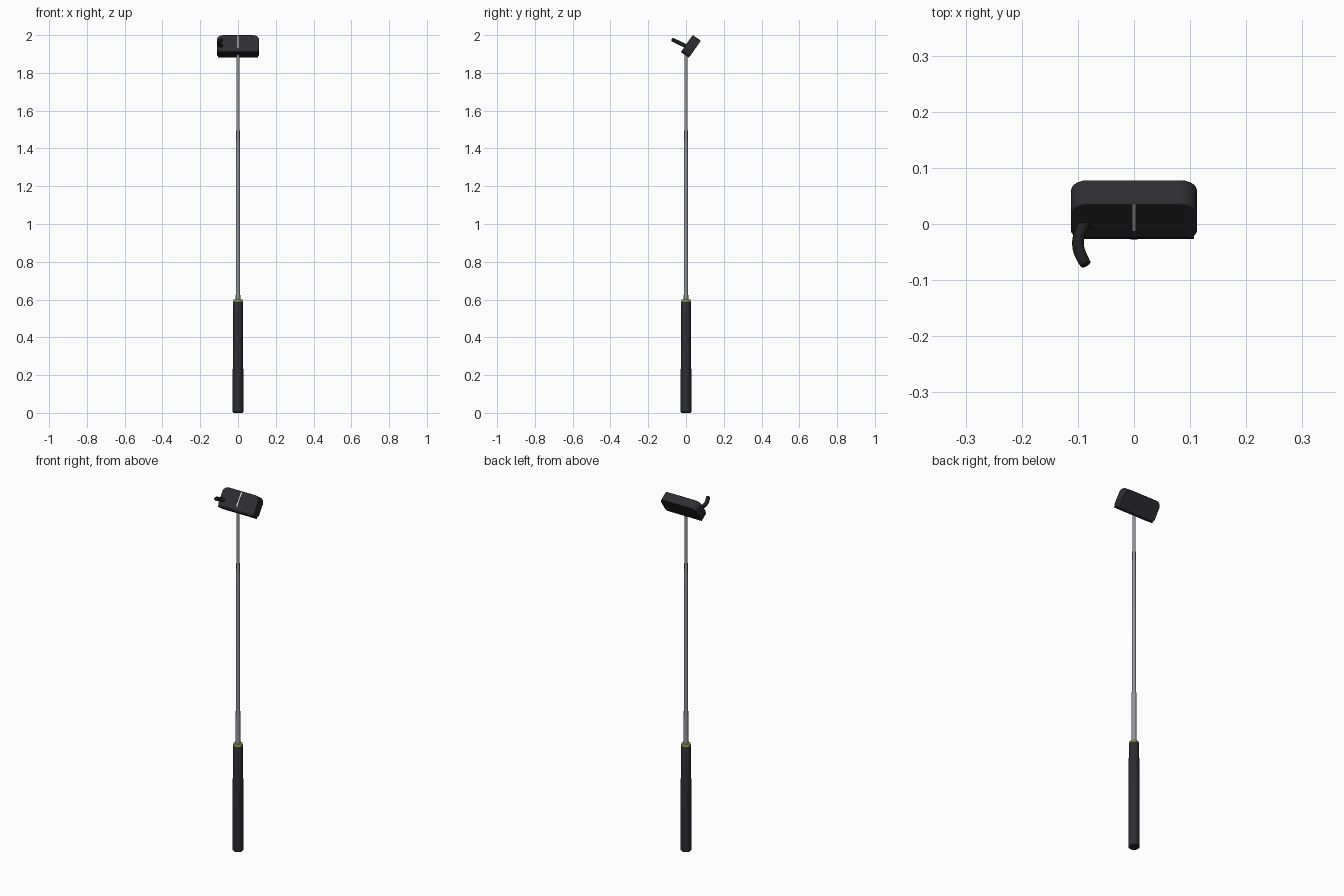
import bpy, bmesh, math
from mathutils import Matrix, Vector

if "Cube" in bpy.data.objects:
    bpy.data.objects.remove(bpy.data.objects["Cube"])


def material(name, rgb):
    m = bpy.data.materials.new(name)
    m.diffuse_color = (*rgb, 1)
    m.use_nodes = True
    m.node_tree.nodes["Principled BSDF"].inputs["Base Color"].default_value = m.diffuse_color
    return m


GRIP = material("dark rubber", (0.025, 0.025, 0.032))
HEAD = material("charcoal metal", (0.027, 0.027, 0.032))
FACE = material("black face", (0.014, 0.014, 0.016))
STEEL = material("shaft steel", (0.30, 0.31, 0.34))
RING = material("lime ring", (0.30, 0.42, 0.06))
WHITE = material("white line", (0.85, 0.85, 0.85))


def finish(bm, name, mat, matrix=None, bevel=0):
    bmesh.ops.recalc_face_normals(bm, faces=bm.faces)
    if matrix:
        bm.transform(matrix)
    me = bpy.data.meshes.new(name)
    bm.to_mesh(me)
    bm.free()
    ob = bpy.data.objects.new(name, me)
    bpy.context.collection.objects.link(ob)
    me.materials.append(mat)
    if bevel:
        b = ob.modifiers.new("bevel", 'BEVEL')
        b.width, b.segments, b.limit_method = bevel, 2, 'ANGLE'
        b.angle_limit = math.radians(50)
    bpy.ops.object.select_all(action='DESELECT')
    bpy.context.view_layer.objects.active = ob
    ob.select_set(True)
    bpy.ops.object.shade_smooth_by_angle(angle=math.radians(35))
    return ob


def sweep(name, mat, path, radii, sides=32):
    """Round tube through the path points, with capped ends."""
    bm = bmesh.new()
    rings = []
    for i, p in enumerate(path):
        d = Vector(path[min(i + 1, len(path) - 1)]) - Vector(path[max(i - 1, 0)])
        q = Vector((0, 0, 1)).rotation_difference(d.normalized())
        rings.append([bm.verts.new(Vector(p) + q @ Vector(
            (radii[i] * math.cos(math.tau * k / sides), radii[i] * math.sin(math.tau * k / sides), 0)))
            for k in range(sides)])
    for a, b in zip(rings, rings[1:]):
        for k in range(sides):
            bm.faces.new((a[k], a[k - 1], b[k - 1], b[k]))
    bm.faces.new(rings[0])
    bm.faces.new(rings[-1])
    return finish(bm, name, mat)


def box(name, mat, lo, hi, matrix):
    bm = bmesh.new()
    bmesh.ops.create_cube(bm, size=1)
    for v in bm.verts:
        v.co = [l + (c + 0.5) * (h - l) for c, l, h in zip(v.co, lo, hi)]
    return finish(bm, name, mat, matrix)


def upright(name, mat, profile):
    return sweep(name, mat, [(0, 0, z) for z, r in profile], [r for z, r in profile])


# Grip, ring and tapered shaft
upright("grip", GRIP, [(0, 0.024), (0.004, 0.028), (0.2, 0.028), (0.588, 0.0255), (0.592, 0.024)])
upright("grip_ring", RING, [(0.591, 0.025), (0.601, 0.023)])
upright("shaft", STEEL, [(0.595, 0.012), (1.1, 0.0105), (1.9, 0.008)])

# Head frame: local x across, y through the thickness, z along the tilted face
LENGTH, THICK, HALF = 0.11, 0.052, 0.112
tilt = Matrix.Translation((0, -0.027, 1.91)) @ Matrix.Rotation(-math.atan2(0.063, 0.09), 4, 'X')

# Head body: outline with rounded far corners and tapered near corners
r, plate = 0.03, 0.007
half = [(0.104, plate), (0.109, 0.012), (HALF, 0.02)]
half += [(HALF - r + r * math.cos(a), LENGTH - r + r * math.sin(a))
         for a in (math.pi / 2 * k / 10 for k in range(11))]
outline = half + [(-x, z) for x, z in reversed(half)]
bm = bmesh.new()
base = bm.faces.new([bm.verts.new((x, 0, z)) for x, z in outline])
ext = bmesh.ops.extrude_face_region(bm, geom=[base])
bmesh.ops.translate(bm, vec=(0, THICK, 0),
                    verts=[g for g in ext["geom"] if isinstance(g, bmesh.types.BMVert)])
finish(bm, "head_body", HEAD, tilt, bevel=0.002)

# Striking face plate and sight line
box("face_plate", FACE, (-0.107, 0, 0), (0.107, THICK - 0.002, plate), tilt)
box("sight_line", WHITE, (-0.003, -0.001, 0.027), (0.003, 0.003, LENGTH - 0.001), tilt)

# Curved neck stub standing off the front of the head
neck = []
for k in range(11):
    t = k / 10
    neck.append((-0.086 - 0.014 * math.sin(math.pi * t), 0.004 - 0.076 * t, 1.94 + 0.036 * t))
sweep("neck", FACE, neck, [0.0105] * 10 + [0.0095], sides=20)
